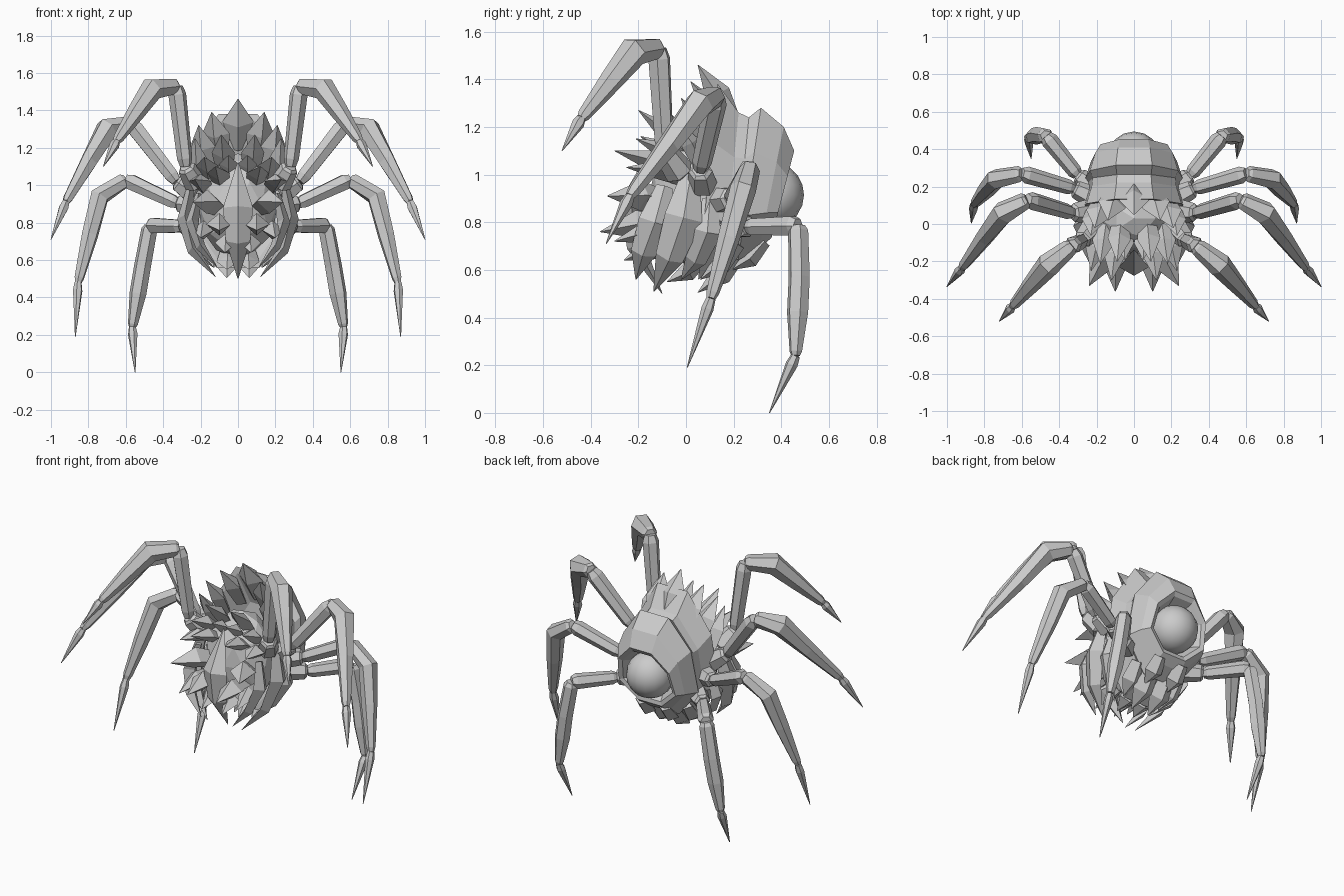
import bpy, bmesh, math
from mathutils import Vector

if "Cube" in bpy.data.objects:
    bpy.data.objects.remove(bpy.data.objects["Cube"])

V = Vector
Z = V((0, 0, 1))


def add_loft(bm, rings):
    """Skin a list of equal-sized point rings and close both ends."""
    loops = [[bm.verts.new(p) for p in r] for r in rings]
    n = len(loops[0])
    for a, b in zip(loops, loops[1:]):
        for i in range(n):
            j = (i + 1) % n
            bm.faces.new((a[i], a[j], b[j], b[i]))
    bm.faces.new(loops[0][::-1])
    bm.faces.new(loops[-1])


def add_tube(bm, pts, radii, side, flat=1.0, sides=6):
    """Polygonal tube along pts; 'side' is the width direction."""
    pts = [V(p) for p in pts]
    rings = []
    for i, p in enumerate(pts):
        t = (pts[min(i + 1, len(pts) - 1)] - pts[max(i - 1, 0)]).normalized()
        s = (side - t * side.dot(t)).normalized()
        u = s.cross(t)
        rings.append([p + (s * math.cos(a) + u * flat * math.sin(a)) * radii[i]
                      for a in (2 * math.pi * k / sides for k in range(sides))])
    add_loft(bm, rings)


def finish(bm, name, mirror=False):
    bmesh.ops.recalc_face_normals(bm, faces=bm.faces)
    me = bpy.data.meshes.new(name)
    bm.to_mesh(me)
    bm.free()
    ob = bpy.data.objects.new(name, me)
    bpy.context.collection.objects.link(ob)
    if mirror:
        m = ob.modifiers.new("mirror", 'MIRROR')
        m.use_mirror_merge = False
    return ob


# Legs: hip, thigh start, knee, bend, ankle, tip
def leg(name, pts, r, bend=1.25):
    p = [V(q) for q in pts]
    d = p[3] - p[0]
    side = V((d.x, d.y, 0)).cross(Z).normalized()
    bm = bmesh.new()

    def seg(points, radii):
        a, b = points[0], points[-1]
        first = a.lerp(points[1], 0.1)
        last = b.lerp(points[-2], 0.1)
        add_tube(bm, [a, first] + points[1:-1] + [last, b],
                 [radii[0] * .7] + radii + [radii[-1] * .7], side)
    seg([p[0], p[1]], [r * 1.4, r * 1.1])
    seg([p[1], p[2]], [r * .9, r * 1.05])
    seg([p[2], p[3], p[3].lerp(p[4], .45), p[4]], [r, r * bend, r * 1.05, r * .62])
    add_tube(bm, [p[4], p[4].lerp(p[5], .15), p[5]], [r * .45, r * .6, .002], side)
    finish(bm, name, True)


leg("front_legs", [(.22, -.02, 1.0), (.28, -.09, 1.1), (.33, -.115, 1.53),
                   (.46, -.22, 1.515), (.65, -.44, 1.235), (.72, -.52, 1.1)], .046, 1.4)
leg("second_legs", [(.23, .07, .95), (.33, .06, 1.02), (.57, .13, 1.33),
                    (.70, .06, 1.30), (.92, -.235, .91), (1.0, -.335, .71)], .046, 1.4)
leg("third_legs", [(.22, .14, .89), (.32, .19, .90), (.60, .27, 1.03),
                   (.74, .24, .94), (.855, .105, .48), (.87, .005, .19)], .044)
leg("rear_legs", [(.20, .18, .79), (.30, .26, .78), (.47, .47, .785),
                  (.51, .475, .57), (.565, .46, .24), (.55, .35, 0)], .044, 1.05)

# Stepped carapace: (y, tilt, half width, top z, bottom z)
rings = []
for y, k, w, zt, zb in [(.34, .2, .13, 1.04, .79), (.405, .26, .165, 1.075, .76),
                        (.415, .26, .19, 1.10, .735), (.36, .2, .22, 1.20, .69),
                        (.265, .15, .25, 1.28, .64), (.235, .1, .235, 1.24, .65),
                        (.19, .1, .24, 1.26, .62), (.09, .1, .27, 1.38, .56),
                        (.09, .1, .245, 1.34, .60), (.17, .1, .12, 1.15, .75)]:
    ring = []
    for i in range(8):
        a = math.pi * (i + .5) / 4
        c = 1 / math.cos(math.pi / 8)
        z = (zt + zb) / 2 + (zt - zb) / 2 * c * math.sin(a)
        x = w * c * math.cos(a) * (1.04 if z < .95 else .94)
        ring.append(V((x, y + k * (z - .95), z)))
    rings.append(ring)
bm = bmesh.new()
add_loft(bm, rings)
finish(bm, "carapace")

# Rear bulb set in the rim
bm = bmesh.new()
bmesh.ops.create_uvsphere(bm, u_segments=16, v_segments=10, radius=.14)
bmesh.ops.translate(bm, verts=bm.verts, vec=(0, .355, .915))
for f in bm.faces:
    f.smooth = True
finish(bm, "rear_bulb")

# Inner body behind the spikes
bm = bmesh.new()
bmesh.ops.create_icosphere(bm, subdivisions=2, radius=1)
for v in bm.verts:
    v.co = V((v.co.x * .22, v.co.y * .19 + .03, v.co.z * .28 + .89))
finish(bm, "inner_body")


# Leaf shaped spikes: base, tip, half width
def spikes(name, items, mirror=True, lift=.02, flat=.65):
    bm = bmesh.new()
    for base, tip, w in items:
        a, b = V(base), V(tip)
        t = b - a
        mid = a.lerp(b, .45) + V((0, 0, lift))
        add_tube(bm, [a, mid, b], [w * .7, w, .002], t.cross(Z).normalized(), flat, 4)
    finish(bm, name, mirror)


spikes("crown_spike", [((0, .20, 1.20), (0, .05, 1.46), .085)], False)
spikes("crown_spikes", [((.10, .17, 1.15), (.14, .02, 1.39), .075),
                        ((.17, .12, 1.08), (.21, -.02, 1.32), .07),
                        ((.21, .08, 1.00), (.23, -.06, 1.25), .06)])
spikes("face_spikes", [((.07, .02, 1.06), (.09, -.2, 1.27), .062),
                       ((.05, -.03, 1.04), (.05, -.19, 1.16), .05),
                       ((.15, 0, 1.03), (.18, -.21, 1.15), .06),
                       ((.09, -.05, 1.0), (.12, -.3, 1.10), .06),
                       ((.18, -.02, .98), (.23, -.25, 1.03), .06)])
spikes("jaw_spikes", [((.11, -.08, .88), (.24, -.33, .91), .075),
                      ((.10, -.08, .78), (.10, -.36, .76), .07),
                      ((.17, -.04, .76), (.20, -.30, .72), .06),
                      ((.06, -.06, .70), (.07, -.26, .64), .06)], flat=.85)
spikes("belly_spikes", [((.06, .23, .68), (.06, .05, .505), .07),
                        ((.15, .22, .71), (.13, .06, .56), .065),
                        ((.08, .33, .72), (.08, .19, .60), .06),
                        ((.05, .08, .66), (.06, -.08, .55), .06)], True, -.02)

# Curved side tusks wrapping under the body
bm = bmesh.new()
for path, w in [([(.25, .02, 1.0), (.285, -.01, .82), (.24, -.07, .65), (.12, -.135, .51)], .08),
                ([(.21, -.09, .95), (.245, -.13, .80), (.20, -.18, .67), (.11, -.21, .56)], .07),
                ([(.25, .10, .90), (.28, .09, .76), (.22, .04, .64), (.13, -.02, .56)], .06)]:
    add_tube(bm, path, [w * .5, w, w * .75, .002], V((0, 1, -.2)), .5, 4)
finish(bm, "side_tusks", True)

# Central front fang
bm = bmesh.new()
add_tube(bm, [(0, -.14, 1.12), (0, -.23, .88), (0, -.21, .70), (0, -.10, .50)],
         [.004, .08, .065, .002], V((1, 0, 0)), .6, 4)
finish(bm, "front_fang")
